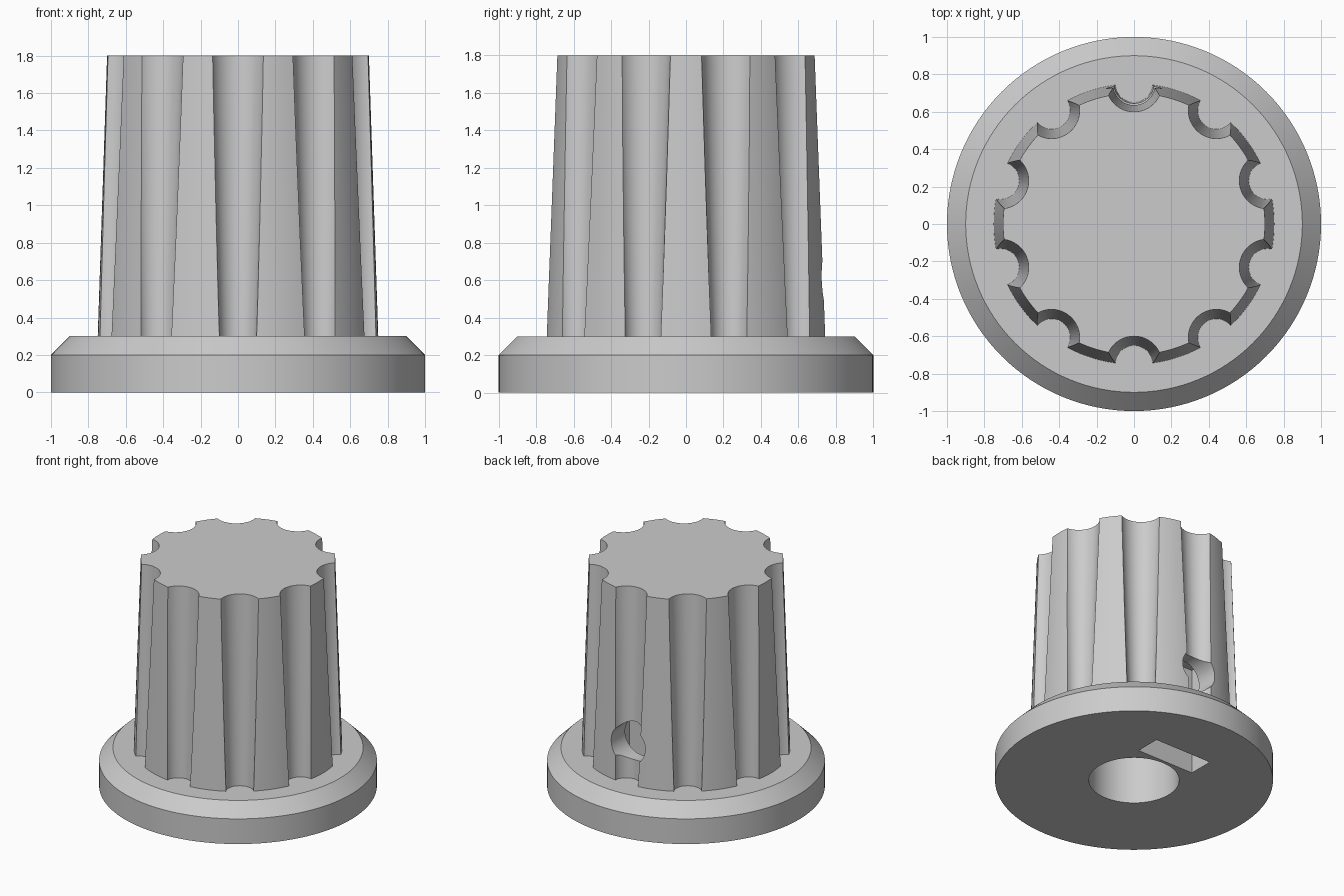
import bpy
import math

cube = bpy.data.objects.get("Cube")
if cube:
    bpy.data.objects.remove(cube, do_unlink=True)

grey = bpy.data.materials.new("mid_grey")
grey.use_nodes = True
colour = (0.6, 0.6, 0.6, 1)
grey.diffuse_color = colour
grey.node_tree.nodes["Principled BSDF"].inputs["Base Color"].default_value = colour


def cone(name, r_low, r_high, z_low, z_high, x=0, y=0, sides=128):
    bpy.ops.mesh.primitive_cone_add(
        vertices=sides, radius1=r_low, radius2=r_high, depth=z_high - z_low,
        location=(x, y, (z_low + z_high) / 2))
    obj = bpy.context.object
    obj.name = name
    obj.data.materials.append(grey)
    return obj


def combine(target, tool, operation):
    """Apply a boolean and discard the tool."""
    mod = target.modifiers.new(operation, 'BOOLEAN')
    mod.operation = operation
    mod.solver = 'EXACT'
    mod.object = tool
    bpy.context.view_layer.objects.active = target
    bpy.ops.object.modifier_apply(modifier=mod.name)
    bpy.data.objects.remove(tool, do_unlink=True)


def taper(z, r_low, r_high):
    """Radius at height z for a taper running over the grip."""
    return r_low + (r_high - r_low) * (z - 0.3) / 1.5


# Tapered grip with ten flutes that widen upwards
grip = cone("grip", taper(0.2, 0.75, 0.7), 0.7, 0.2, 1.8)
for i in range(10):
    angle = math.radians(90 + 36 * i)
    flute = cone("flute_cutter", taper(0.1, 0.1, 0.15), taper(2.0, 0.1, 0.15),
                 0.1, 2.0, 0.75 * math.cos(angle), 0.75 * math.sin(angle), 48)
    combine(grip, flute, 'DIFFERENCE')

# Skirt: a disc with a chamfered rim
knob = cone("knob", 1, 1, 0, 0.3)
for v in knob.data.vertices:
    if v.co.z < 0:
        v.co.z = 0.05
rim = cone("rim", 1, 0.9, 0.2, 0.3)
bpy.data.objects.remove(knob, do_unlink=True)
knob = cone("knob", 1, 1, 0, 0.2)
combine(knob, rim, 'UNION')
combine(knob, grip, 'UNION')

# Shaft bore in the underside
combine(knob, cone("bore_cutter", 0.325, 0.325, -0.1, 1.2, sides=96), 'DIFFERENCE')

# Nut slot behind the bore
bpy.ops.mesh.primitive_cube_add(size=1, location=(0, 0.45, 0.375))
slot = bpy.context.object
slot.scale = (0.5, 0.2, 0.95)
bpy.ops.object.transform_apply(location=False, rotation=False, scale=True)
slot.data.materials.append(grey)
combine(knob, slot, 'DIFFERENCE')

# Set screw hole from the back flute through to the bore
bpy.ops.mesh.primitive_cylinder_add(vertices=48, radius=0.15, depth=0.9,
                                    location=(0, 0.55, 0.6),
                                    rotation=(math.pi / 2, 0, 0))
screw_hole = bpy.context.object
screw_hole.data.materials.append(grey)
combine(knob, screw_hole, 'DIFFERENCE')

bpy.ops.object.select_all(action='DESELECT')
knob.select_set(True)
bpy.context.view_layer.objects.active = knob
bpy.ops.object.shade_smooth_by_angle(angle=math.radians(25))
